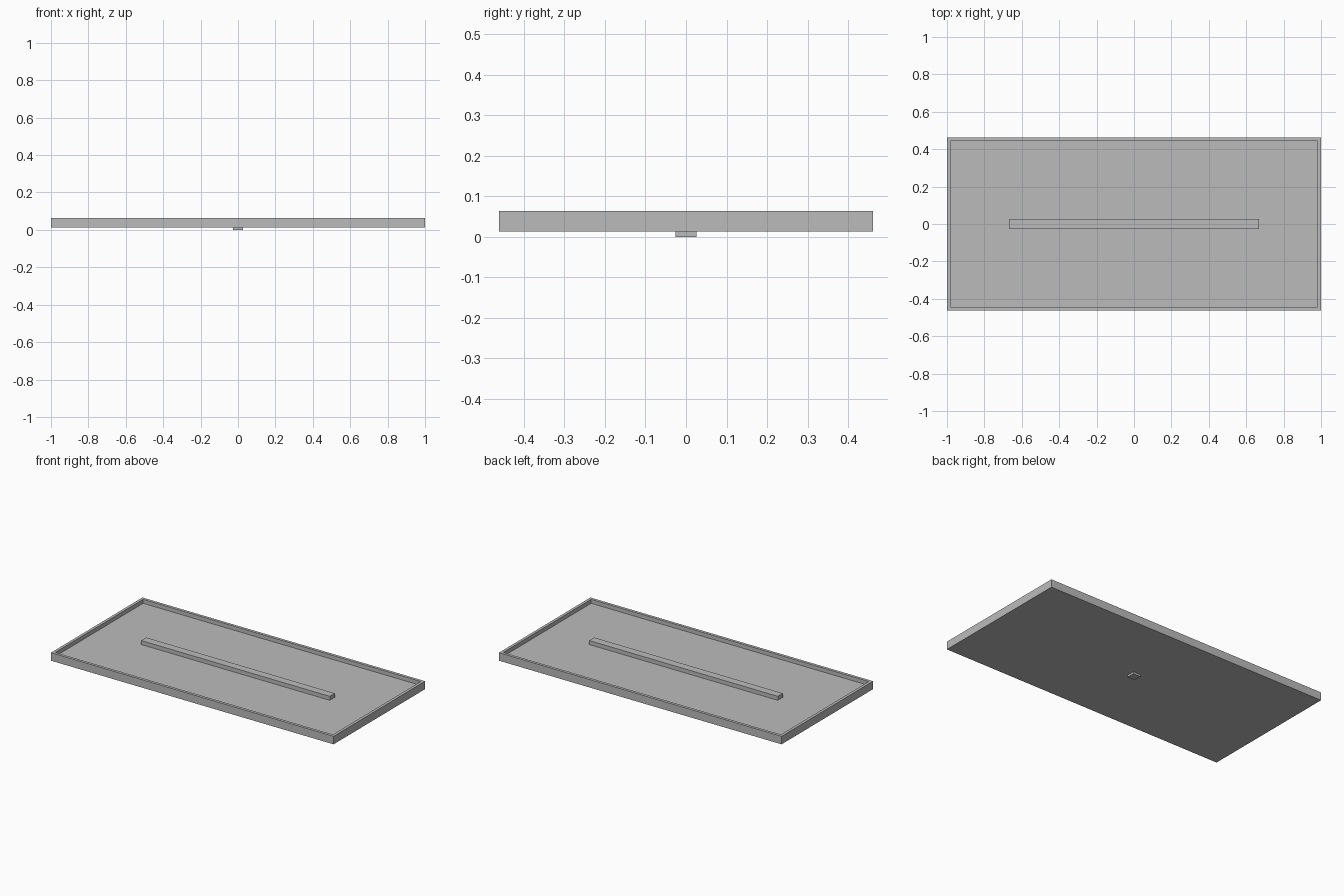
import bpy
import bmesh

cube = bpy.data.objects.get("Cube")
if cube:
    bpy.data.objects.remove(cube, do_unlink=True)

# Single plain grey
grey = bpy.data.materials.new("plain_grey")
grey.use_nodes = True
colour = (0.5, 0.5, 0.5, 1)
grey.diffuse_color = colour
grey.node_tree.nodes["Principled BSDF"].inputs["Base Color"].default_value = colour

HALF_X, HALF_Y = 1.0, 0.462
RIM = 0.0255
BASE_Z, FLOOR_Z, TOP_Z = 0.013, 0.0385, 0.064


def box(name, half_x, half_y, low, high, open_tray=False):
    """Flat-faced box; optionally hollow the top into a shallow tray."""
    bm = bmesh.new()
    bmesh.ops.create_cube(bm, size=2)
    for v in bm.verts:
        v.co = (v.co.x * half_x, v.co.y * half_y, high if v.co.z > 0 else low)
    if open_tray:
        bm.normal_update()
        top = max(bm.faces, key=lambda f: f.normal.z)
        bmesh.ops.inset_region(bm, faces=[top], thickness=RIM)
        # Extrude the inset face straight down to form the rim walls
        floor = bmesh.ops.extrude_discrete_faces(bm, faces=[top])["faces"][0]
        bmesh.ops.translate(bm, verts=floor.verts, vec=(0, 0, FLOOR_Z - high))
        bmesh.ops.recalc_face_normals(bm, faces=bm.faces)
    mesh = bpy.data.meshes.new(name)
    bm.to_mesh(mesh)
    bm.free()
    mesh.materials.append(grey)
    obj = bpy.data.objects.new(name, mesh)
    bpy.context.collection.objects.link(obj)
    return obj


# Rimmed tray, raised centre bar flush with the rim, and peg underneath
box("tray", HALF_X, HALF_Y, BASE_Z, TOP_Z, open_tray=True)
box("centre_bar", 0.667, 0.0255, FLOOR_Z, TOP_Z)
box("bottom_peg", 0.0255, 0.0255, 0, BASE_Z)
